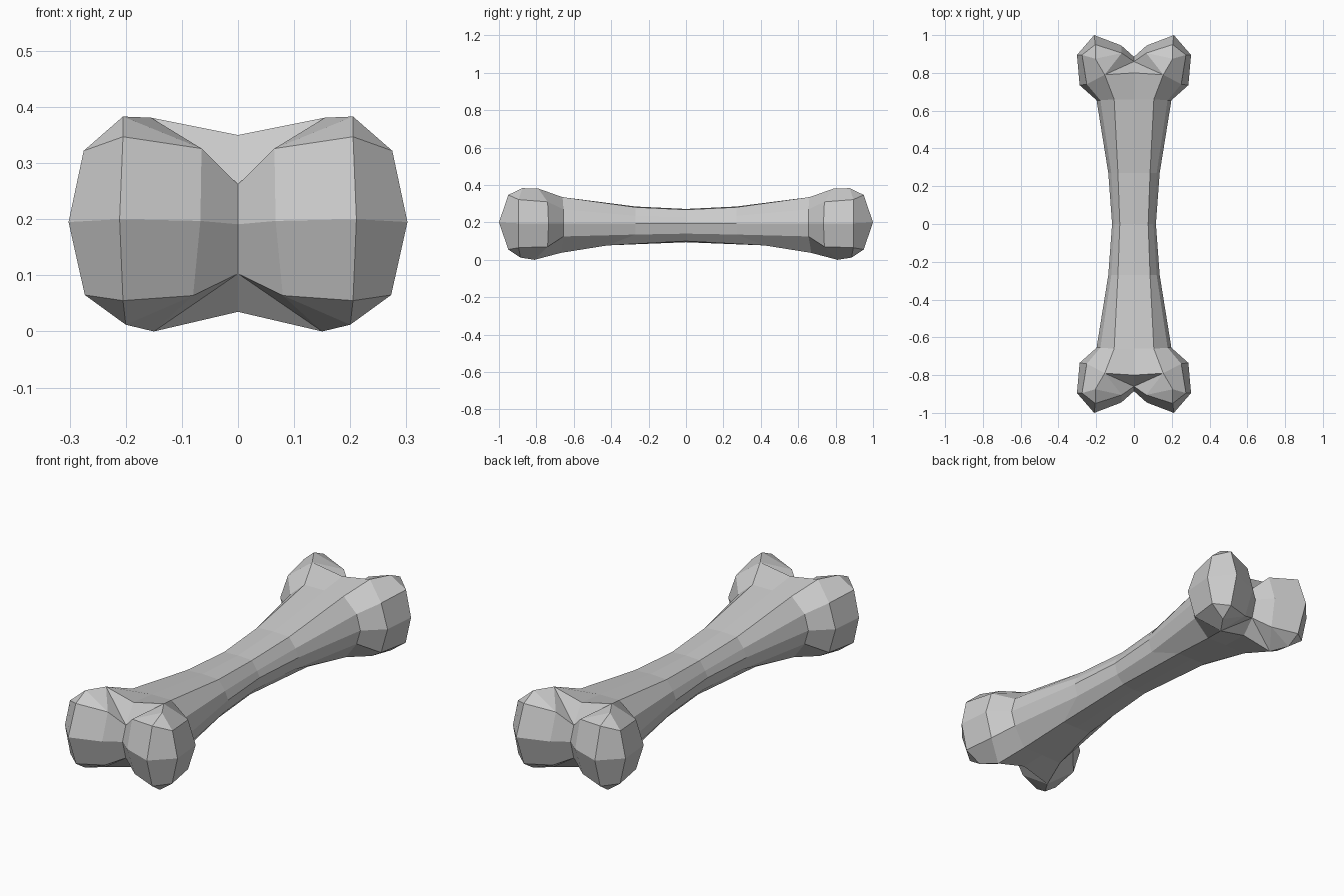
import bpy, bmesh

if "Cube" in bpy.data.objects:
    bpy.data.objects.remove(bpy.data.objects["Cube"])

bm = bmesh.new()

def row(pts):
    return [bm.verts.new(p) for p in pts]

def face(*vs):
    bm.faces.new(vs)

# Half cross-sections (top centre round to bottom centre), from shaft middle to knob
middle = row([(0, 0, .272), (.075, 0, .268), (.103, 0, .225), (.116, 0, .195),
              (.103, 0, .14), (.065, 0, .1), (0, 0, .094)])
waist = row([(0, .27, .285), (.085, .27, .281), (.12, .27, .235), (.136, .27, .195),
             (.12, .27, .135), (.078, .42, .077), (0, .42, .077)])
neck = row([(0, .66, .335), (.105, .66, .335), (.178, .655, .27), (.198, .655, .195),
            (.178, .655, .125), (.11, .67, .037), (0, .67, .04)])
knob_in = row([(0, .8, .35), (.155, .79, .381), (.25, .74, .31), (.288, .735, .195),
               (.25, .74, .07), (.15, .81, 0), (0, .8, .035)])
knob_out = row([(.205, .875, .383), (.275, .895, .322), (.302, .895, .195),
                (.273, .895, .065), (.2, .885, .012)])

for a, b in ((middle, waist), (waist, neck), (neck, knob_in)):
    for i in range(6):
        face(a[i], a[i + 1], b[i + 1], b[i])
for i in range(4):
    face(knob_in[i + 1], knob_in[i + 2], knob_out[i + 1], knob_out[i])

# Rounded end of the knob: outer, inner and crease columns
tip = row([(.205, .95, .347), (.211, 1, .2), (.205, .95, .055)])
inner = row([(.065, .905, .326), (.067, .945, .197), (.08, .905, .064)])
crease = row([(0, .86, .262), (0, .885, .191), (0, .86, .103)])
for i in range(2):
    face(knob_out[i + 1], knob_out[i + 2], tip[i + 1], tip[i])
    face(tip[i], tip[i + 1], inner[i + 1], inner[i])
    face(inner[i], inner[i + 1], crease[i + 1], crease[i])

# Corner caps and the valley between the two lobes, above and below
for k, ka, ko, c in ((0, 1, 0, 0), (2, 5, 4, 6)):
    side = knob_out[1] if k == 0 else knob_out[3]
    face(knob_out[ko], side, tip[k])
    face(knob_out[ko], tip[k], inner[k])
    face(knob_in[ka], knob_out[ko], inner[k])
    face(knob_in[ka], inner[k], crease[k])
    face(knob_in[ka], crease[k], knob_in[c])

# Mirror the quarter to the other side and the other end
for axis in (0, 1):
    geom = bmesh.ops.duplicate(bm, geom=bm.verts[:] + bm.edges[:] + bm.faces[:])["geom"]
    for v in geom:
        if isinstance(v, bmesh.types.BMVert):
            v.co[axis] *= -1
    bmesh.ops.remove_doubles(bm, verts=bm.verts[:], dist=.0005)
bmesh.ops.recalc_face_normals(bm, faces=bm.faces[:])

mesh = bpy.data.meshes.new("bone")
bm.to_mesh(mesh)
bm.free()
bone = bpy.data.objects.new("bone", mesh)
bpy.context.collection.objects.link(bone)
